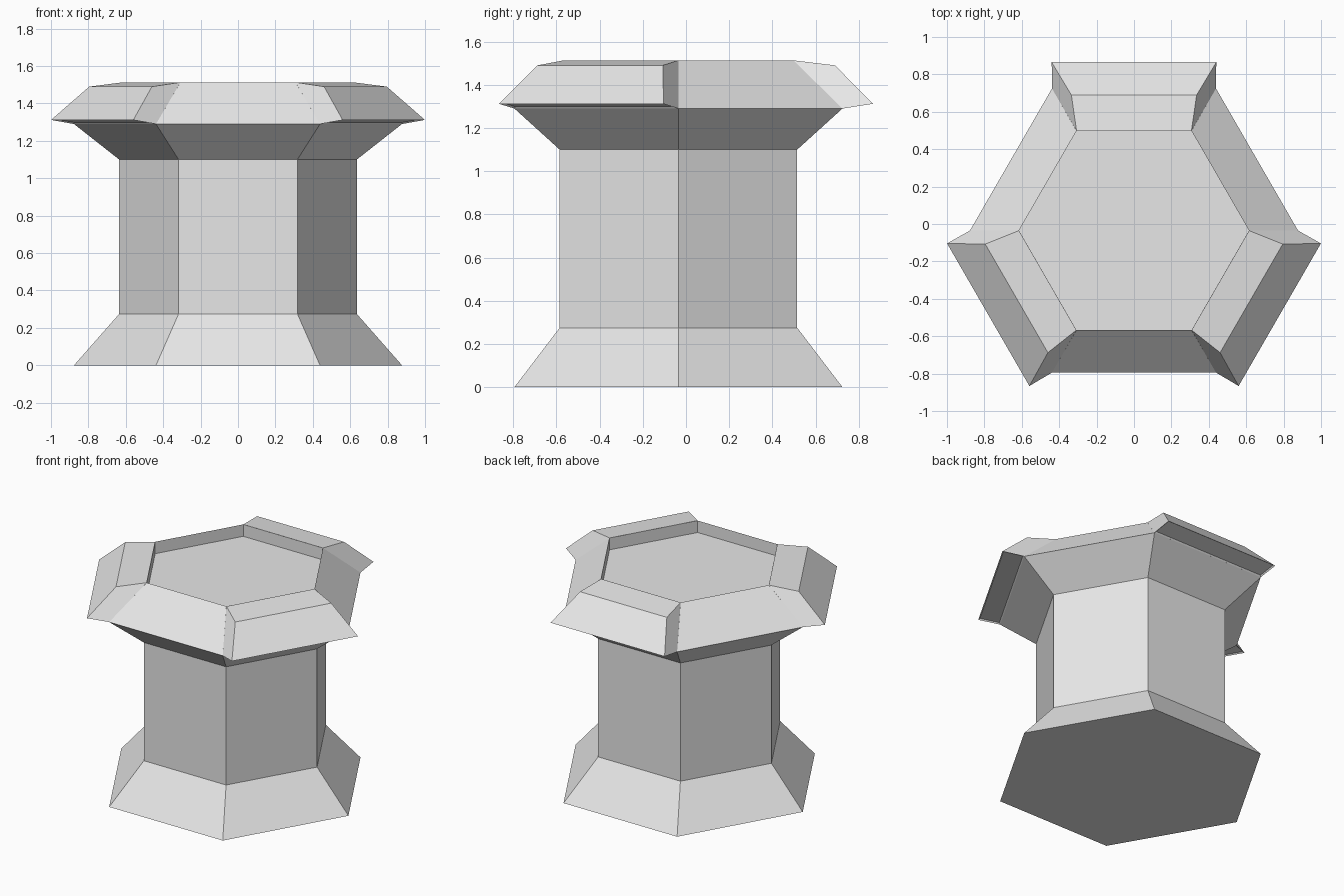
import bpy
import bmesh
import math
from mathutils import Matrix

cube = bpy.data.objects.get("Cube")
if cube:
    bpy.data.objects.remove(cube, do_unlink=True)

CENTRE_Y = -0.035

stone = bpy.data.materials.new("light grey stone")
stone.use_nodes = True
stone.diffuse_color = (0.8, 0.8, 0.8, 1)
stone.node_tree.nodes["Principled BSDF"].inputs["Base Color"].default_value = (0.8, 0.8, 0.8, 1)


def finish(bm, name):
    bmesh.ops.recalc_face_normals(bm, faces=bm.faces)
    mesh = bpy.data.meshes.new(name)
    bm.to_mesh(mesh)
    bm.free()
    mesh.materials.append(stone)
    obj = bpy.data.objects.new(name, mesh)
    obj.location.y = CENTRE_Y
    bpy.context.collection.objects.link(obj)
    return obj


def loft(bm, rings):
    """Skin a list of vertex rings and cap both ends."""
    for low, high in zip(rings, rings[1:]):
        for i in range(len(low)):
            j = (i + 1) % len(low)
            bm.faces.new((low[i], low[j], high[j], high[i]))
    bm.faces.new(rings[0])
    bm.faces.new(rings[-1])


# Hexagonal tower: flared foot, column, flared head and sunken floor
bm = bmesh.new()
profile = [(0.877, 0), (0.635, 0.275), (0.635, 1.1),
           (0.877, 1.29), (0.615, 1.513), (0.615, 1.43)]
rings = []
for radius, z in profile:
    rings.append([bm.verts.new((radius * math.cos(math.radians(a)),
                                radius * math.sin(math.radians(a)), z))
                  for a in range(0, 360, 60)])
loft(bm, rings)
finish(bm, "hexagonal_tower")

# Battlement on every second side: half width, distance outward, height
section = [(0.307, 0.533, 1.513), (0.335, 0.725, 1.49),
           (0.44, 0.9, 1.312), (0.4385, 0.759, 1.29)]
for name, angle in (("back", 0), ("right", 120), ("left", -120)):
    bm = bmesh.new()
    ends = [[bm.verts.new((side * w, y, z)) for w, y, z in section]
            for side in (-1, 1)]
    loft(bm, ends)
    bmesh.ops.recalc_face_normals(bm, faces=bm.faces)
    # Shallow panel on the sloping outer face
    slope = max(bm.faces, key=lambda f: f.calc_center_median().y)
    bmesh.ops.inset_individual(bm, faces=[slope], thickness=0.012, depth=-0.008)
    bm.transform(Matrix.Rotation(math.radians(angle), 4, "Z"))
    finish(bm, name + "_battlement")
